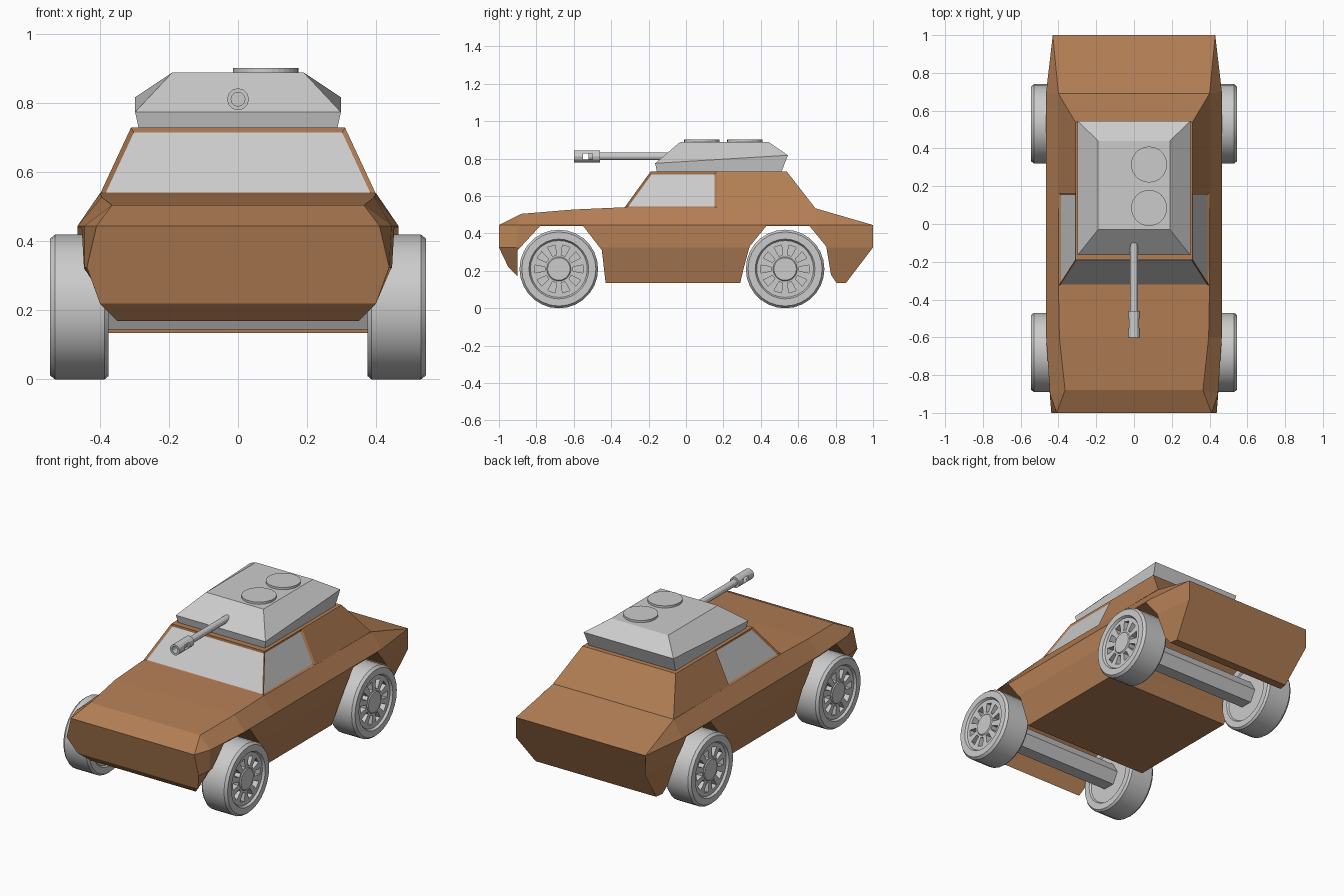
import bpy, bmesh, math
from mathutils import Matrix

if "Cube" in bpy.data.objects:
    bpy.data.objects.remove(bpy.data.objects["Cube"])

brown = bpy.data.materials.new("brown_paint")
brown.diffuse_color = (0.45, 0.21, 0.09, 1)
brown.use_nodes = True
brown.node_tree.nodes["Principled BSDF"].inputs["Base Color"].default_value = brown.diffuse_color


def finish(name, bm, mat=None):
    bmesh.ops.remove_doubles(bm, verts=bm.verts, dist=1e-5)
    bmesh.ops.recalc_face_normals(bm, faces=bm.faces)
    me = bpy.data.meshes.new(name)
    bm.to_mesh(me)
    bm.free()
    ob = bpy.data.objects.new(name, me)
    bpy.context.collection.objects.link(ob)
    if mat:
        me.materials.append(mat)
    return ob


def add_loft(bm, rings):
    """Closed solid through rings of equal point count."""
    vs = [[bm.verts.new(p) for p in r] for r in rings]
    n = len(vs[0])
    for a, b in zip(vs, vs[1:]):
        for i in range(n):
            j = (i + 1) % n
            bm.faces.new((a[i], a[j], b[j], b[i]))
    bm.faces.new(vs[0])
    bm.faces.new(vs[-1])


def loft(name, *solids, mat=None):
    bm = bmesh.new()
    for rings in solids:
        add_loft(bm, rings)
    return finish(name, bm, mat)


def both_sides(half):
    return half + [(-x, y, z) for x, y, z in reversed(half)]


def extrude_x(pts, x0, x1):
    return [[(x, y, z) for y, z in pts] for x in (x0, x1)]


def cut(ob, cutter):
    m = ob.modifiers.new("cut", 'BOOLEAN')
    m.operation, m.solver, m.object = 'DIFFERENCE', 'EXACT', cutter
    bpy.context.view_layer.objects.active = ob
    bpy.ops.object.modifier_apply(modifier=m.name)
    bpy.data.objects.remove(cutter)


def cylinder(name, r, depth, loc, axis='Z', n=12):
    bm = bmesh.new()
    bmesh.ops.create_cone(bm, cap_ends=True, segments=n, radius1=r, radius2=r, depth=depth)
    if axis != 'Z':
        bm.transform(Matrix.Rotation(math.pi / 2, 4, 'X' if axis == 'Y' else 'Y'))
    bm.transform(Matrix.Translation(loc))
    return finish(name, bm)


def smooth(ob, angle=30):
    bpy.ops.object.select_all(action='DESELECT')
    ob.select_set(True)
    bpy.context.view_layer.objects.active = ob
    bpy.ops.object.shade_smooth_by_angle(angle=math.radians(angle))


# Hull: stations from nose to tail, each sill, lower side, upper side, shoulder
stations = [
    [(.40, -.95, .22), (.438, -1, .325), (.41, -1, .445), (.41, -1, .445)],
    [(.35, -.90, .17), (.445, -.91, .325), (.445, -.90, .445), (.365, -.88, .505)],
    [(.42, -.43, .135), (.465, -.60, .325), (.465, -.60, .445), (.395, -.60, .528)],
    [(.42, -.30, .135), (.465, -.33, .325), (.465, -.33, .445), (.40, -.33, .54)],
    [(.42, .70, .135), (.465, .70, .325), (.465, .70, .445), (.40, .69, .535)],
    [(.40, .855, .135), (.43, 1, .325), (.43, 1, .445), (.43, 1, .445)],
]
hull = loft("hull", [both_sides(s) for s in stations], mat=brown)

# Wheel arches cut right through
front_arch = [(-.90, .05), (-.90, .31), (-.78, .44), (-.55, .44), (-.45, .31), (-.42, .05)]
rear_arch = [(.27, .05), (.31, .22), (.34, .33), (.43, .44), (.66, .44), (.75, .33), (.775, .18), (.86, .05)]
for arch in (front_arch, rear_arch):
    cut(hull, loft("arch_cutter", extrude_x(arch, -.6, .6)))

# Cabin with inset windows
bm = bmesh.new()
add_loft(bm, [both_sides([(.40, yb, .537), (.31, yt, .73)])
              for yb, yt in ((-.33, -.19), (.165, .165), (.69, .54))])
bmesh.ops.recalc_face_normals(bm, faces=bm.faces)
panes = []
for f in bm.faces:
    c = f.calc_center_median()
    if (c.y < -.2) or (abs(c.x) > .3 and c.y < .1):
        panes.append(f)
bmesh.ops.inset_individual(bm, faces=panes, thickness=.012, depth=-.008, use_even_offset=True)
glass = [[v.co.copy() for v in f.verts] for f in panes]
bmesh.ops.delete(bm, geom=panes, context='FACES_ONLY')
finish("cabin", bm, brown)
for pts in glass:
    me = bpy.data.meshes.new("window")
    me.from_pydata(pts, [], [range(len(pts))])
    bpy.context.collection.objects.link(bpy.data.objects.new("window", me))


# Turret: three stacked rectangles
def rect(w, y0, z0, y1, z1):
    return [(-w, y0, z0), (w, y0, z0), (w, y1, z1), (-w, y1, z1)]


loft("turret", [rect(.288, -.155, .728, .51, .728),
                rect(.298, -.165, .775, .545, .818),
                rect(.19, -.03, .89, .44, .89)])

# Roof hatches
for y in (.085, .315):
    cylinder("hatch", .095, .03, (.08, y, .888), n=32)

# Gun with a slotted, hollow muzzle
smooth(cylinder("gun_barrel", .02, .48, (0, -.28, .812), 'Y', 12), 20)
muzzle = cylinder("muzzle_brake", .032, .14, (0, -.53, .812), 'Y', 12)
slot = [(-.55, .796), (-.50, .796), (-.50, .828), (-.55, .828)]
cut(muzzle, loft("slot_cutter", extrude_x(slot, -.1, .1)))
cut(muzzle, cylinder("bore_cutter", .02, .12, (0, -.56, .812), 'Y', 12))

# Wheel: turned profile (x, radius) with ten spoke slots
profile = [(.385, 0), (.385, .155), (.375, .162), (.375, .20), (.387, .21), (.53, .21),
           (.545, .198), (.545, .16), (.532, .152), (.532, .065), (.537, .06), (.537, 0)]
bm = bmesh.new()
vs = [bm.verts.new((x, 0, r)) for x, r in profile]
edges = [bm.edges.new(p) for p in zip(vs, vs[1:])]
bmesh.ops.spin(bm, geom=vs + edges, cent=(0, 0, 0), axis=(1, 0, 0),
               angle=math.tau, steps=28, use_merge=True)
wheel = finish("wheel", bm)
slots = []
for i in range(10):
    a = math.tau * (i + .5) / 10
    quad = [(-.011, .075), (.011, .075), (.021, .128), (-.021, .128)]
    turned = [(u * math.cos(a) - v * math.sin(a), u * math.sin(a) + v * math.cos(a)) for u, v in quad]
    slots.append(extrude_x(turned, .49, .6))
cut(wheel, loft("spoke_cutter", *slots))
smooth(wheel)

# Place four wheels and two axles
places = [(y, r) for y in (-.68, .53) for r in (0, math.pi)]
for k, (y, r) in enumerate(places):
    ob = wheel if k == 0 else bpy.data.objects.new("wheel", wheel.data)
    if k:
        bpy.context.collection.objects.link(ob)
    ob.location = (0, y, .21)
    ob.rotation_euler = (0, 0, r)
for y in (-.68, .53):
    cylinder("axle", .075, .80, (0, y, .21), 'X', 6)
